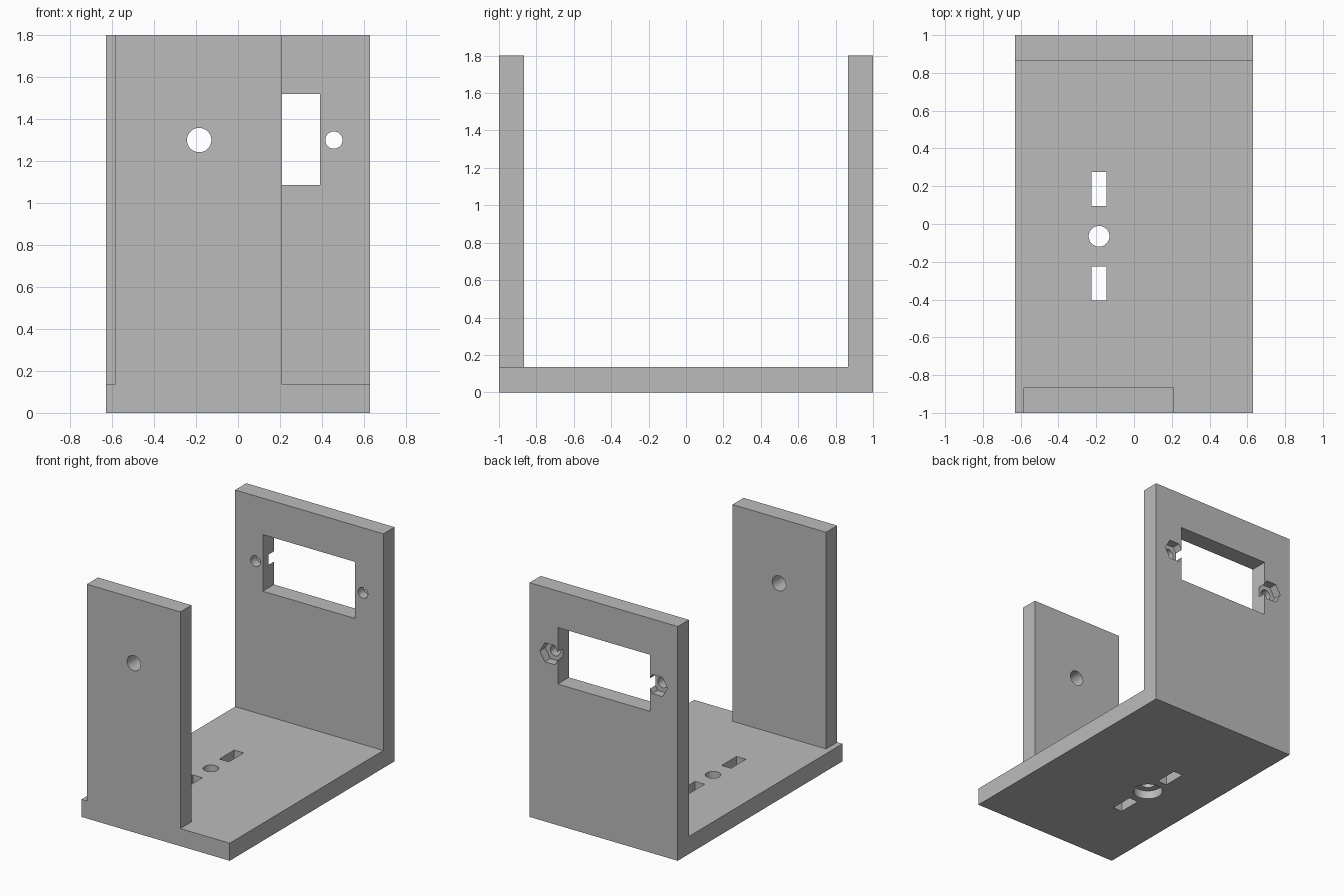
import bpy, bmesh, math
from mathutils import Matrix, Vector

cube = bpy.data.objects.get("Cube")
if cube:
    bpy.data.objects.remove(cube, do_unlink=True)

grey = bpy.data.materials.new("plain grey")
grey.use_nodes = True
grey.diffuse_color = (0.5, 0.5, 0.5, 1)
grey.node_tree.nodes["Principled BSDF"].inputs["Base Color"].default_value = grey.diffuse_color


def finish(name, bm):
    bmesh.ops.recalc_face_normals(bm, faces=bm.faces)
    mesh = bpy.data.meshes.new(name)
    bm.to_mesh(mesh)
    bm.free()
    mesh.materials.append(grey)
    obj = bpy.data.objects.new(name, mesh)
    bpy.context.collection.objects.link(obj)
    return obj


def box(name, x, y, z):
    """Box given by its low and high limit on each axis."""
    bm = bmesh.new()
    bmesh.ops.create_cube(bm, size=1)
    for v in bm.verts:
        v.co = Vector([(lo + hi) / 2 + c * (hi - lo) for c, (lo, hi) in zip(v.co, (x, y, z))])
    return finish(name, bm)


def rod(name, centre, radius, depth, axis="Z", sides=48):
    """Cylinder or prism along Z or Y."""
    bm = bmesh.new()
    bmesh.ops.create_cone(bm, cap_ends=True, segments=sides, radius1=radius, radius2=radius, depth=depth)
    # Begin with a corner on the x axis
    turn = Matrix.Rotation(math.pi / 2, 4, "Z")
    if axis == "Y":
        turn = Matrix.Rotation(math.pi / 2, 4, "X") @ turn
    bmesh.ops.transform(bm, matrix=Matrix.Translation(centre) @ turn, verts=bm.verts)
    return finish(name, bm)


def combine(target, tool, operation):
    """Apply a boolean and remove the helper object."""
    tool.hide_render = True
    mod = target.modifiers.new(tool.name, "BOOLEAN")
    mod.operation, mod.object, mod.solver = operation, tool, "EXACT"
    bpy.context.view_layer.objects.active = target
    bpy.ops.object.modifier_apply(modifier=mod.name)
    bpy.data.objects.remove(tool, do_unlink=True)


half, height, thick = 0.63, 1.8, 0.135
axis_x, axis_z = -0.185, 1.3

# Base plate and back wall as one L profile
bm = bmesh.new()
profile = [(-1, 0), (1, 0), (1, height), (1 - thick, height), (1 - thick, thick), (-1, thick)]
face = bm.faces.new([bm.verts.new((-half, y, z)) for y, z in profile])
swept = bmesh.ops.extrude_face_region(bm, geom=[face])["geom"]
bmesh.ops.translate(bm, vec=(2 * half, 0, 0), verts=[g for g in swept if isinstance(g, bmesh.types.BMVert)])
bracket = finish("motor_bracket", bm)

# Narrow front wall
combine(bracket, box("front_wall", (-0.585, 0.21), (-1, thick - 1), (0.05, height)), "UNION")

cutters = [
    # Pivot hole in the front wall
    rod("pivot_hole", (axis_x, -0.93, axis_z), 0.058, 0.3, "Y"),
    # Rectangular window in the back wall
    box("motor_window", (-0.395, 0.39), (0.8, 1.1), (1.085, 1.52)),
    # Base hole with a wider counterbore underneath
    rod("base_hole", (axis_x, -0.065, 0.07), 0.055, 0.4),
    rod("base_counterbore", (axis_x, -0.065, 0), 0.105, 0.13),
]
# Screw holes with hexagonal nut pockets at the back
for side in (-1, 1):
    x = side * 0.457
    cutters.append(rod("screw_hole", (x, 0.93, axis_z), 0.041, 0.3, "Y"))
    cutters.append(rod("nut_pocket", (x, 1, axis_z), 0.085, 0.13, "Y", sides=6))
# Strap slots in the base
for y in (-0.315, 0.185):
    cutters.append(box("strap_slot", (axis_x - 0.04, axis_x + 0.04), (y - 0.09, y + 0.09), (-0.1, 0.3)))
for cutter in cutters:
    combine(bracket, cutter, "DIFFERENCE")

# Smooth round holes, sharp edges elsewhere
bpy.ops.object.select_all(action="DESELECT")
bracket.select_set(True)
bpy.context.view_layer.objects.active = bracket
bpy.ops.object.shade_smooth_by_angle(angle=math.radians(30))
